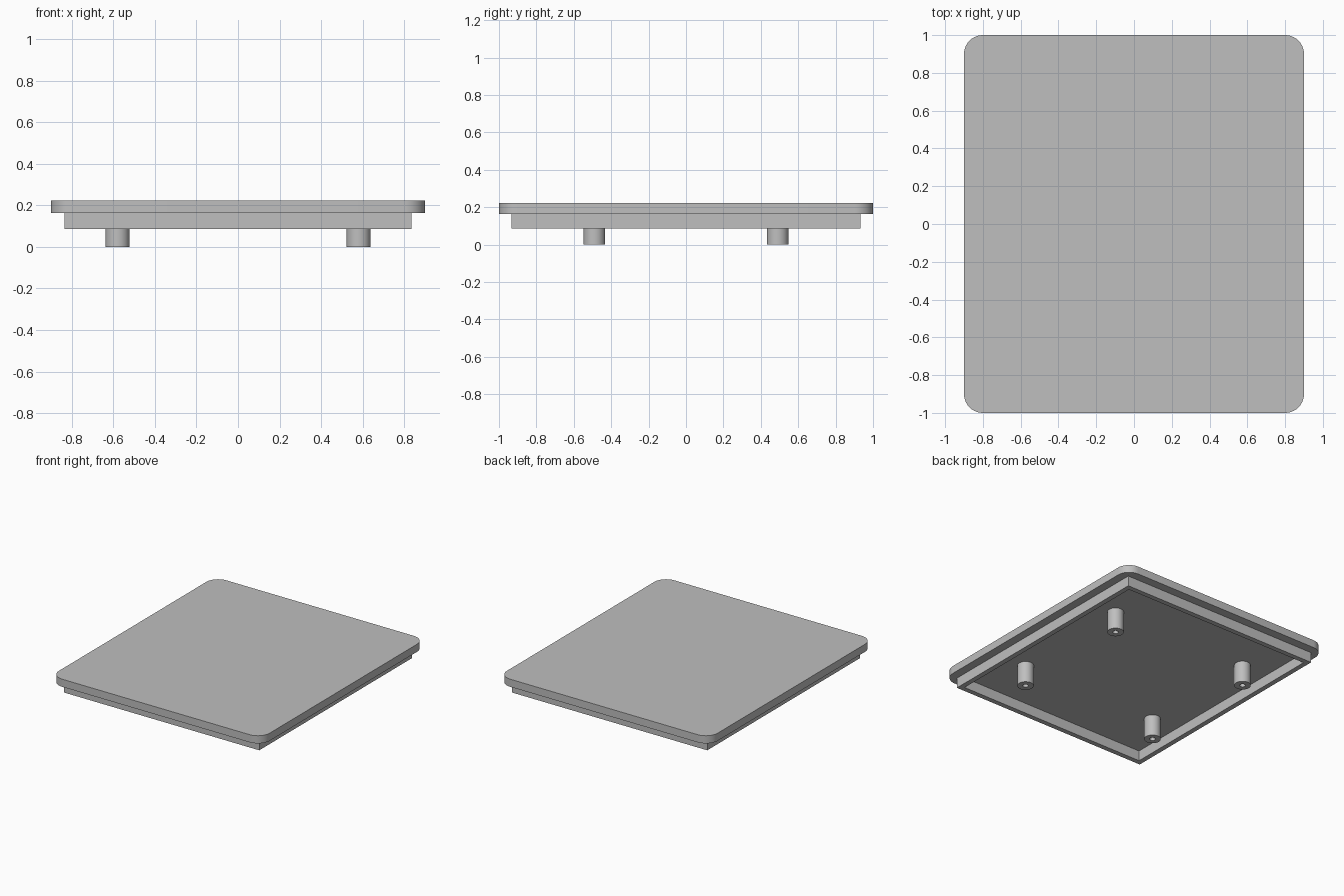
import bpy, bmesh
from math import pi, cos, sin

cube = bpy.data.objects.get("Cube")
if cube:
    bpy.data.objects.remove(cube, do_unlink=True)

grey = bpy.data.materials.new("plain grey")
grey.use_nodes = True
colour = (0.52, 0.52, 0.52, 1)
grey.diffuse_color = colour
grey.node_tree.nodes["Principled BSDF"].inputs["Base Color"].default_value = colour

PLATE_BOTTOM, PLATE_TOP = 0.163, 0.222
RIM_BOTTOM = 0.085


def rounded_rect(hx, hy, r=0, steps=10):
    """Outline of a rectangle, counter-clockwise, with optional round corners."""
    corners = [(1, 1), (-1, 1), (-1, -1), (1, -1)]
    if r == 0:
        return [(sx * hx, sy * hy) for sx, sy in corners]
    pts = []
    for q, (sx, sy) in enumerate(corners):
        for i in range(steps + 1):
            a = (q + i / steps) * pi / 2
            pts.append((sx * (hx - r) + r * cos(a), sy * (hy - r) + r * sin(a)))
    return pts


def circle(r, n=32):
    return [(r * cos(2 * pi * i / n), r * sin(2 * pi * i / n)) for i in range(n)]


def skin(name, loops, location=(0, 0, 0), cap_start=True, cap_end=True, closed=False):
    """Join successive (outline, z) loops with quads and cap the ends."""
    bm = bmesh.new()
    rings = [[bm.verts.new((x, y, z)) for x, y in pts] for pts, z in loops]
    pairs = list(zip(rings, rings[1:]))
    if closed:
        pairs.append((rings[-1], rings[0]))
    for a, b in pairs:
        for i in range(len(a)):
            j = (i + 1) % len(a)
            bm.faces.new((a[i], a[j], b[j], b[i]))
    if cap_start and not closed:
        bm.faces.new(rings[0])
    if cap_end and not closed:
        bm.faces.new(rings[-1])
    bmesh.ops.recalc_face_normals(bm, faces=bm.faces)
    mesh = bpy.data.meshes.new(name)
    bm.to_mesh(mesh)
    bm.free()
    mesh.materials.append(grey)
    obj = bpy.data.objects.new(name, mesh)
    obj.location = location
    bpy.context.collection.objects.link(obj)
    bpy.ops.object.select_all(action='DESELECT')
    obj.select_set(True)
    bpy.context.view_layer.objects.active = obj
    bpy.ops.object.shade_smooth_by_angle(angle=pi / 6)
    return obj


# Top plate with rounded corners
plate = rounded_rect(0.9, 1.0, 0.1)
skin("lid_plate", [(plate, PLATE_BOTTOM), (plate, PLATE_TOP)])

# Square-cornered rim wall beneath the plate
outer = rounded_rect(0.835, 0.933)
inner = rounded_rect(0.797, 0.895)
skin("lid_rim", [(outer, PLATE_BOTTOM), (outer, RIM_BOTTOM),
                 (inner, RIM_BOTTOM), (inner, PLATE_BOTTOM)],
     cap_start=False, cap_end=False)

# Four hollow posts with blind screw holes
post, hole = circle(0.058), circle(0.02)
for side, sx in (("right", -1), ("left", 1)):
    for end, sy in (("front", -1), ("back", 1)):
        skin(f"{end}_{side}_post",
             [(post, PLATE_BOTTOM), (post, 0), (hole, 0), (hole, 0.14)],
             location=(sx * 0.58, sy * 0.49, 0), cap_start=False)
